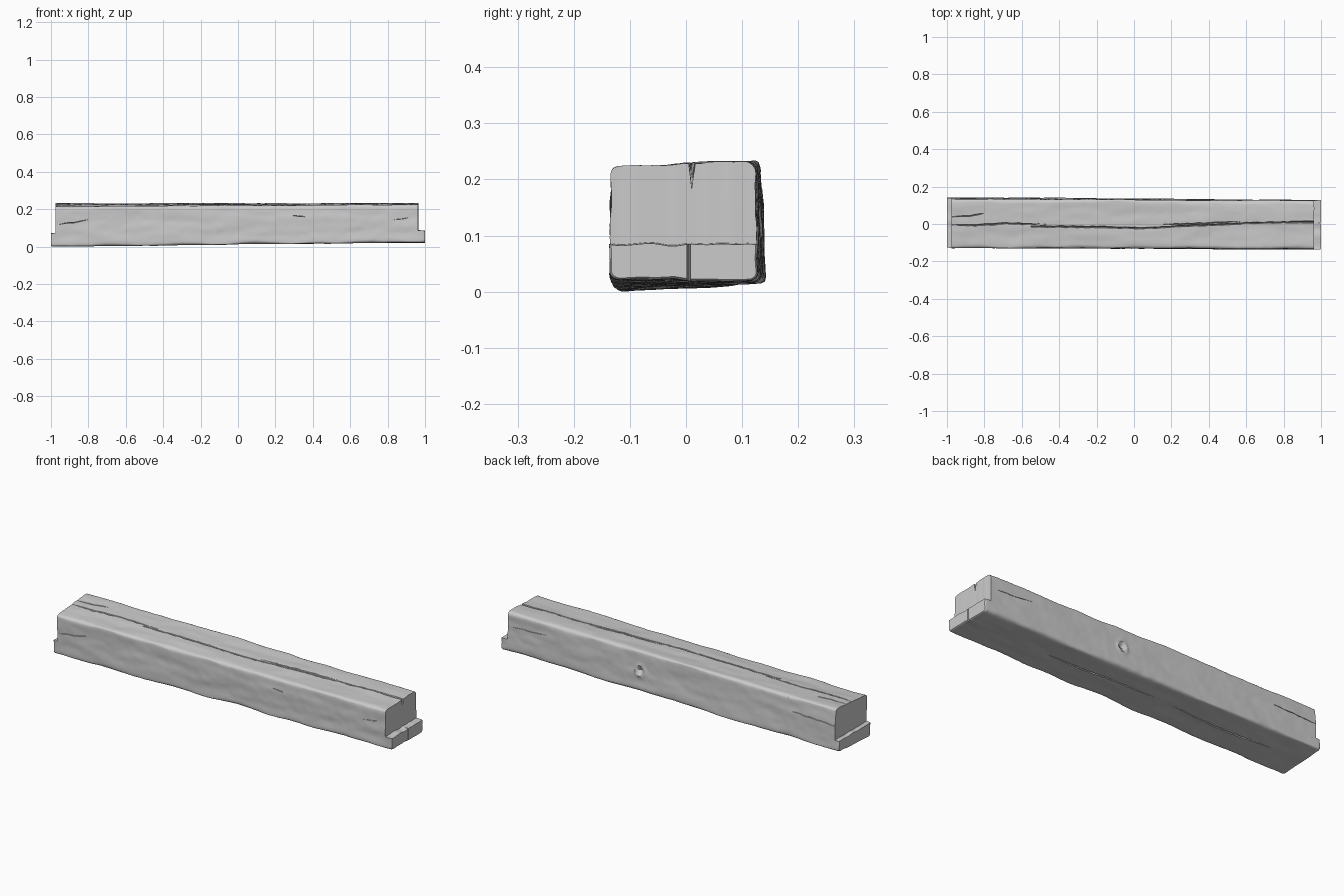
import bpy, bmesh, math, random
from mathutils import Vector, noise

if "Cube" in bpy.data.objects:
    bpy.data.objects.remove(bpy.data.objects["Cube"])

random.seed(4)

# Corner (y, z) of the section at each end: front-bottom, back-bottom, back-top, front-top
LEFT = [(-.126, .004), (.145, .020), (.132, .239), (-.128, .218)]
RIGHT = [(-.138, .027), (.126, .026), (.125, .237), (-.133, .230)]


def lerp(a, b, t):
    return a + (b - a) * t


def section(x, s, t):
    """Point of the slightly twisted beam; s, t run from -.5 to .5 over the section."""
    u = (x + 1) / 2
    c = [(lerp(l[0], r[0], u), lerp(l[1], r[1], u)) for l, r in zip(LEFT, RIGHT)]
    yz = [lerp(lerp(c[0][i], c[1][i], s + .5), lerp(c[3][i], c[2][i], s + .5), t + .5)
          for i in (0, 1)]
    return Vector((x, *yz))


def outline(x, side=14, corner=5):
    """Rounded square whose corner radius wanders along the beam."""
    pts = []
    for k, (sx, sy) in enumerate([(-1, -1), (1, -1), (1, 1), (-1, 1)]):
        r = .065 + .06 * noise.noise(Vector((x * 5, k * 7.3, 0)))
        r = max(.03, r)
        for i in range(corner):
            a = math.radians(180 + 90 * k + 90 * i / (corner - 1))
            pts.append((sx * (.5 - r) + r * math.cos(a), sy * (.5 - r) + r * math.sin(a)))
    full = []
    for k in range(4):
        full += pts[k * corner:(k + 1) * corner]
        a, b = pts[(k + 1) * corner - 1], pts[(k + 1) * corner % len(pts)]
        full += [(lerp(a[0], b[0], i / side), lerp(a[1], b[1], i / side))
                 for i in range(1, side)]
    return full


def loft(name, rings):
    bm = bmesh.new()
    rows = [[bm.verts.new(p) for p in ring] for ring in rings]
    n = len(rows[0])
    for a, b in zip(rows, rows[1:]):
        for i in range(n):
            bm.faces.new((a[i], a[(i + 1) % n], b[(i + 1) % n], b[i]))
    bm.faces.new(rows[0])
    bm.faces.new(rows[-1])
    bmesh.ops.recalc_face_normals(bm, faces=bm.faces)
    me = bpy.data.meshes.new(name)
    bm.to_mesh(me)
    bm.free()
    ob = bpy.data.objects.new(name, me)
    bpy.context.collection.objects.link(ob)
    return ob


# Weathered beam body
def weathered(x, s, t):
    p = section(x, s, t)
    out = Vector((0, s, t)).normalized()
    d = .004 * noise.noise(Vector((x * 2, p.y * 9, p.z * 9)))
    d += .003 * noise.noise(Vector((x * 7, p.y * 26, p.z * 26 + 5)))
    d += .0012 * noise.noise(Vector((x * 24, p.y * 60, p.z * 60 + 9)))
    if s > .4:  # knot on the back face
        q = math.hypot(x - .18, p.z - .135) / .026
        d += .006 * math.exp(-((q - 1) / .35) ** 2) - .012 * math.exp(-(q / .6) ** 2)
    end = max(0, abs(x) - .992) / .008
    d -= .004 * end ** 2
    return p + out * d


stations = [-1, -.998, -.995] + [-.99 + 1.98 * i / 260 for i in range(261)] + [.995, .998, 1]
beam = loft("wooden_beam", [[weathered(x, s, t) for s, t in outline(x)] for x in stations])

cutters = []


# End rebates: wavy-floored blocks that leave a lip at each end
def rebate(name, x_in, x_out, floor):
    rings = []
    for i in range(41):
        y = lerp(-.2, .2, i / 40)
        z = floor + .005 * noise.noise(Vector((y * 22, x_in, 3)))
        xi = x_in + .002 * noise.noise(Vector((y * 30, x_in, 8)))
        slope = -.004
        rings.append([(xi, y, z), (x_out, y, z + slope), (x_out, y, .35), (xi, y, .35)])
    cutters.append(loft(name, rings))


rebate("right_rebate_cutter", .963, 1.05, .091)
rebate("left_rebate_cutter", -.976, -1.05, .077)


# Cracks: tapered V grooves swept along a face; path points are (x, position across face)
def crack(name, face, path, width, depth, open_ends=False):
    at = {"top": lambda x, v: section(x, v, .5), "bottom": lambda x, v: section(x, v, -.5),
          "front": lambda x, v: section(x, -.5, v), "back": lambda x, v: section(x, .5, v)}[face]
    out = {"top": Vector((0, 0, 1)), "bottom": Vector((0, 0, -1)),
           "front": Vector((0, -1, 0)), "back": Vector((0, 1, 0))}[face]
    side = Vector((0, 1, 0)) if face in ("top", "bottom") else Vector((0, 0, 1))
    rings = []
    for (x0, v0), (x1, v1) in zip(path, path[1:]):
        n = max(3, int((x1 - x0) / .02))
        for i in range(n):
            x, v = lerp(x0, x1, i / n), lerp(v0, v1, i / n)
            f = (x - path[0][0]) / (path[-1][0] - path[0][0])
            taper = 1 if open_ends else min(1, .15 + 3.4 * min(f, 1 - f))
            w = width * taper * random.uniform(.55, 1.25)
            c = at(x, v + random.uniform(-.008, .008))
            rings.append([c - out * depth * taper, c + side * w + out * .012,
                          c - side * w + out * .012])
    cutters.append(loft(name, rings))


crack("top_crack_long", "top", [(-.55, -.05), (-.2, -.06), (.05, -.08), (.3, -.03), (.6, .03),
                               (.8, .05), (1.02, .06)], .006, .026, True)
crack("top_crack_middle", "top", [(.12, -.01), (.35, .02), (.6, .07)], .005, .016)
crack("top_crack_left", "top", [(-1.02, -.02), (-.85, -.03), (-.68, .01), (-.45, -.01)],
      .006, .02)
crack("top_crack_left_back", "top", [(-.99, .13), (-.88, .16), (-.78, .24)], .005, .014)
crack("top_split_right_end", "top", [(.9, .058), (.96, .06), (1.02, .06)], .007, .045, True)
crack("front_crack_left", "front", [(-.97, .06), (-.88, .1), (-.78, .18)], .003, .012)
crack("front_crack_middle", "front", [(.29, .23), (.38, .19)], .003, .01)
crack("front_crack_right", "front", [(.83, .1), (.93, .16)], .003, .01)
crack("back_crack_left", "back", [(-.99, .1), (-.85, .12), (-.7, .15)], .003, .012)
crack("back_crack_right", "back", [(.72, .2), (.95, .14)], .003, .01)
crack("bottom_crack_right", "bottom", [(-.1, .08), (.2, .05), (.55, .0)], .006, .018)
crack("bottom_crack_left", "bottom", [(-.8, .05), (-.5, -.02), (-.2, .04)], .006, .018)

# Vertical split through the right lip
cutters.append(loft("lip_split_cutter", [[(.982, .005, z), (1.02, .012, z), (1.02, -.002, z)]
                                         for z in (-.02, .06, .12)]))

# Carve everything out of the beam
bpy.context.view_layer.objects.active = beam
beam.select_set(True)
for c in cutters:
    mod = beam.modifiers.new(c.name, "BOOLEAN")
    mod.operation, mod.solver, mod.object = "DIFFERENCE", "EXACT", c
    bpy.ops.object.modifier_apply(modifier=mod.name)
    bpy.data.objects.remove(c)

# Stand on the floor
low = min(v.co.z for v in beam.data.vertices)
for v in beam.data.vertices:
    v.co.z -= low
bpy.ops.object.shade_smooth_by_angle(angle=math.radians(35))
